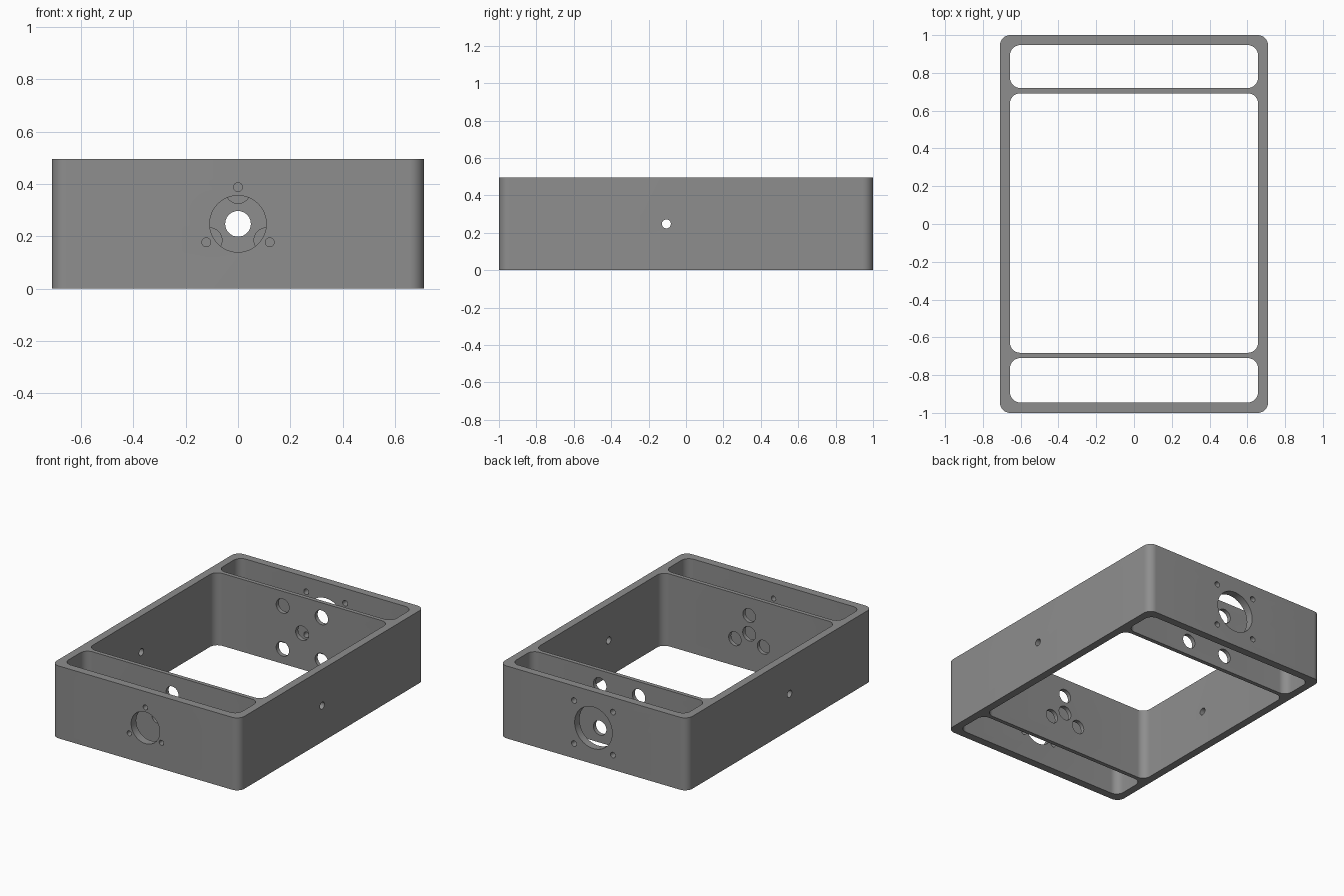
import bpy, bmesh, math
from mathutils import Matrix

if "Cube" in bpy.data.objects:
    bpy.data.objects.remove(bpy.data.objects["Cube"])

W, L, H = 0.71, 1.0, 0.495      # half width, half length, height
MID = H / 2

grey = bpy.data.materials.new("grey metal")
grey.diffuse_color = (0.27, 0.27, 0.27, 1)
grey.use_nodes = True
grey.node_tree.nodes["Principled BSDF"].inputs["Base Color"].default_value = grey.diffuse_color


def make_object(name, bm):
    bmesh.ops.recalc_face_normals(bm, faces=bm.faces)
    mesh = bpy.data.meshes.new(name)
    bm.to_mesh(mesh)
    bm.free()
    mesh.materials.append(grey)
    ob = bpy.data.objects.new(name, mesh)
    bpy.context.collection.objects.link(ob)
    return ob


def add_rounded_block(bm, x, y0, y1, z0, z1, r, steps=10):
    """Upright block with rounded vertical corners."""
    corners = [(x - r, y1 - r), (-x + r, y1 - r), (-x + r, y0 + r), (x - r, y0 + r)]
    verts = []
    for k, (cx, cy) in enumerate(corners):
        for i in range(steps + 1):
            a = math.pi / 2 * (k + i / steps)
            verts.append(bm.verts.new((cx + r * math.cos(a), cy + r * math.sin(a), z0)))
    face = bm.faces.new(verts)
    top = bmesh.ops.extrude_face_region(bm, geom=[face])["geom"]
    bmesh.ops.translate(bm, vec=(0, 0, z1 - z0),
                        verts=[v for v in top if isinstance(v, bmesh.types.BMVert)])


def add_drill(bm, x, y, z, r, depth, axis="X", segments=40):
    """Cylinder along y (turned about X) or along x (turned about Y)."""
    m = Matrix.Translation((x, y, z)) @ Matrix.Rotation(math.pi / 2, 4, axis)
    bmesh.ops.create_cone(bm, cap_ends=True, segments=segments, radius1=r,
                          radius2=r, depth=depth, matrix=m)


def cut(target, cutter):
    mod = target.modifiers.new("cut", "BOOLEAN")
    mod.operation = "DIFFERENCE"
    mod.solver = "EXACT"
    mod.object = cutter
    bpy.context.view_layer.objects.active = target
    bpy.ops.object.modifier_apply(modifier=mod.name)
    bpy.data.objects.remove(cutter)


# Outer shell
bm = bmesh.new()
add_rounded_block(bm, W, -L, L, 0, H, 0.055)
frame = make_object("enclosure_frame", bm)

# Three open compartments
bm = bmesh.new()
for y0, y1 in [(-0.945, -0.71), (-0.682, 0.692), (0.72, 0.947)]:
    add_rounded_block(bm, 0.657, y0, y1, -0.1, H + 0.1, 0.055)
cut(frame, make_object("compartment_cutter", bm))

bm = bmesh.new()
triad = [math.radians(a) for a in (90, 210, 330)]
square = [(sx * 0.147, MID + sz * 0.147) for sx in (-1, 1) for sz in (-1, 1)]

# Front wall: socket opening and three screw holes
add_drill(bm, 0, -0.97, MID, 0.108, 0.12, segments=64)
for a in triad:
    add_drill(bm, 0.14 * math.cos(a), -0.97, MID + 0.14 * math.sin(a), 0.017, 0.12, segments=24)

# Front partition: centre hole and three around it
add_drill(bm, 0, -0.696, MID, 0.049, 0.1)
for a in triad:
    add_drill(bm, 0.125 * math.cos(a), -0.696, MID + 0.125 * math.sin(a), 0.047, 0.1)

# Rear partition: centre hole and four around it
add_drill(bm, 0, 0.706, MID, 0.049, 0.1)
for x, z in square:
    add_drill(bm, x, 0.706, z, 0.049, 0.1)

# Rear wall: large opening and four screw holes
add_drill(bm, 0, 0.974, MID, 0.142, 0.12, segments=64)
for x, z in square:
    add_drill(bm, x, 0.974, z, 0.019, 0.12, segments=24)

# Side walls: one small hole each
for s in (-1, 1):
    add_drill(bm, s * 0.684, -0.105, MID, 0.024, 0.12, "Y", 24)
cut(frame, make_object("hole_cutter", bm))

# Smooth the rounded corners and bores, keep edges sharp
bpy.ops.object.select_all(action="DESELECT")
frame.select_set(True)
bpy.context.view_layer.objects.active = frame
bpy.ops.object.shade_smooth_by_angle(angle=math.radians(30))
